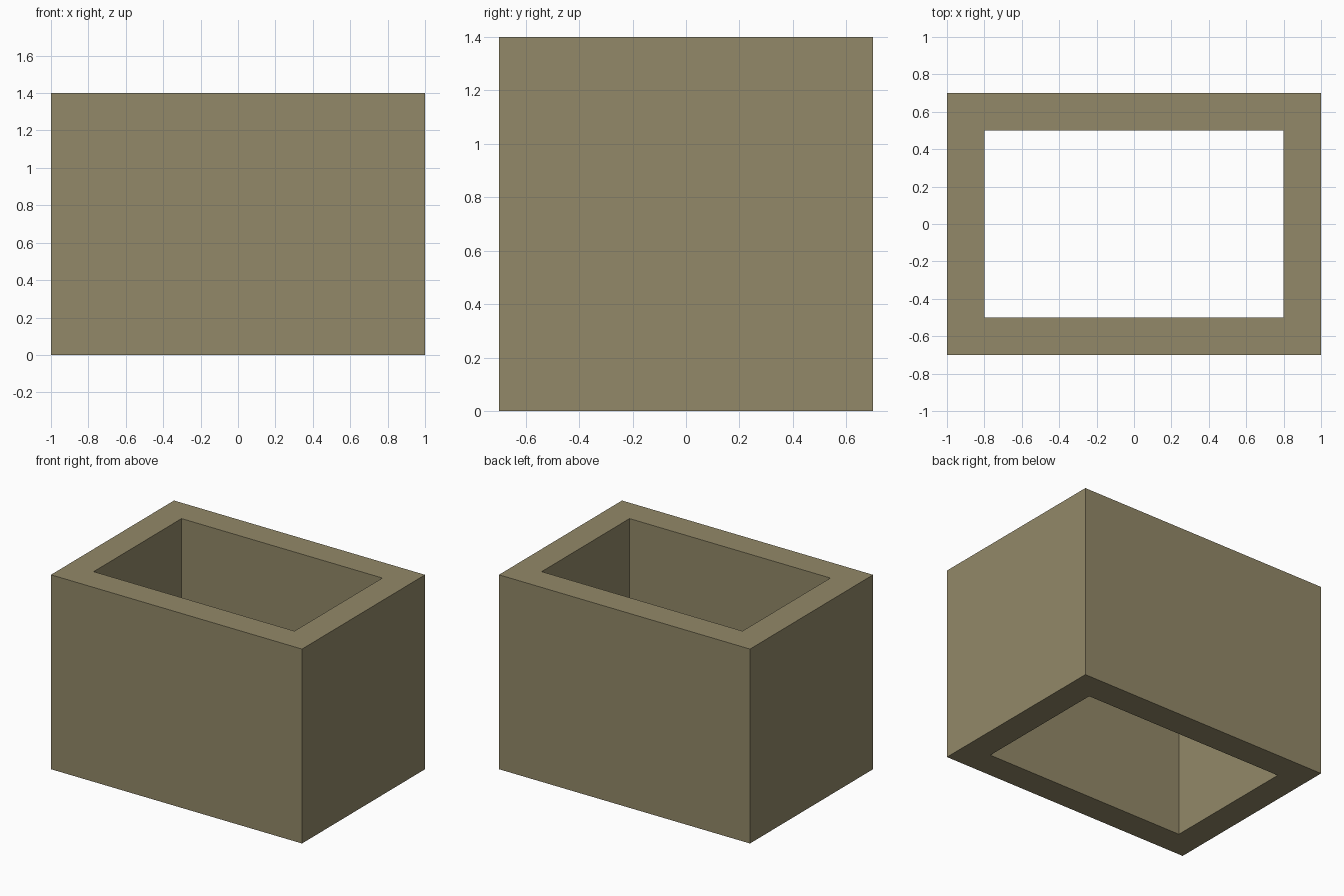
import bpy, bmesh

if "Cube" in bpy.data.objects:
    bpy.data.objects.remove(bpy.data.objects["Cube"])

WIDTH, DEPTH, HEIGHT, WALL = 2.0, 1.4, 1.4, 0.2


def ring(bm, x, y, z):
    """Rectangular loop of four corners at height z."""
    return [bm.verts.new((sx * x, sy * y, z))
            for sx, sy in ((-1, -1), (1, -1), (1, 1), (-1, 1))]


# Open rectangular sleeve: outer and inner loops, bridged all the way round
bm = bmesh.new()
hx, hy = WIDTH / 2, DEPTH / 2
loops = [ring(bm, hx, hy, 0), ring(bm, hx, hy, HEIGHT),
         ring(bm, hx - WALL, hy - WALL, HEIGHT), ring(bm, hx - WALL, hy - WALL, 0)]
for a, b in zip(loops, loops[1:] + loops[:1]):
    for i in range(4):
        j = (i + 1) % 4
        bm.faces.new((a[i], a[j], b[j], b[i]))
bmesh.ops.recalc_face_normals(bm, faces=bm.faces)

mesh = bpy.data.meshes.new("rectangular_sleeve")
bm.to_mesh(mesh)
bm.free()
sleeve = bpy.data.objects.new("rectangular_sleeve", mesh)
bpy.context.collection.objects.link(sleeve)

# Olive tan finish
mat = bpy.data.materials.new("olive_tan")
mat.diffuse_color = (0.29, 0.25, 0.14, 1)
mat.use_nodes = True
mat.node_tree.nodes["Principled BSDF"].inputs["Base Color"].default_value = mat.diffuse_color
mesh.materials.append(mat)
